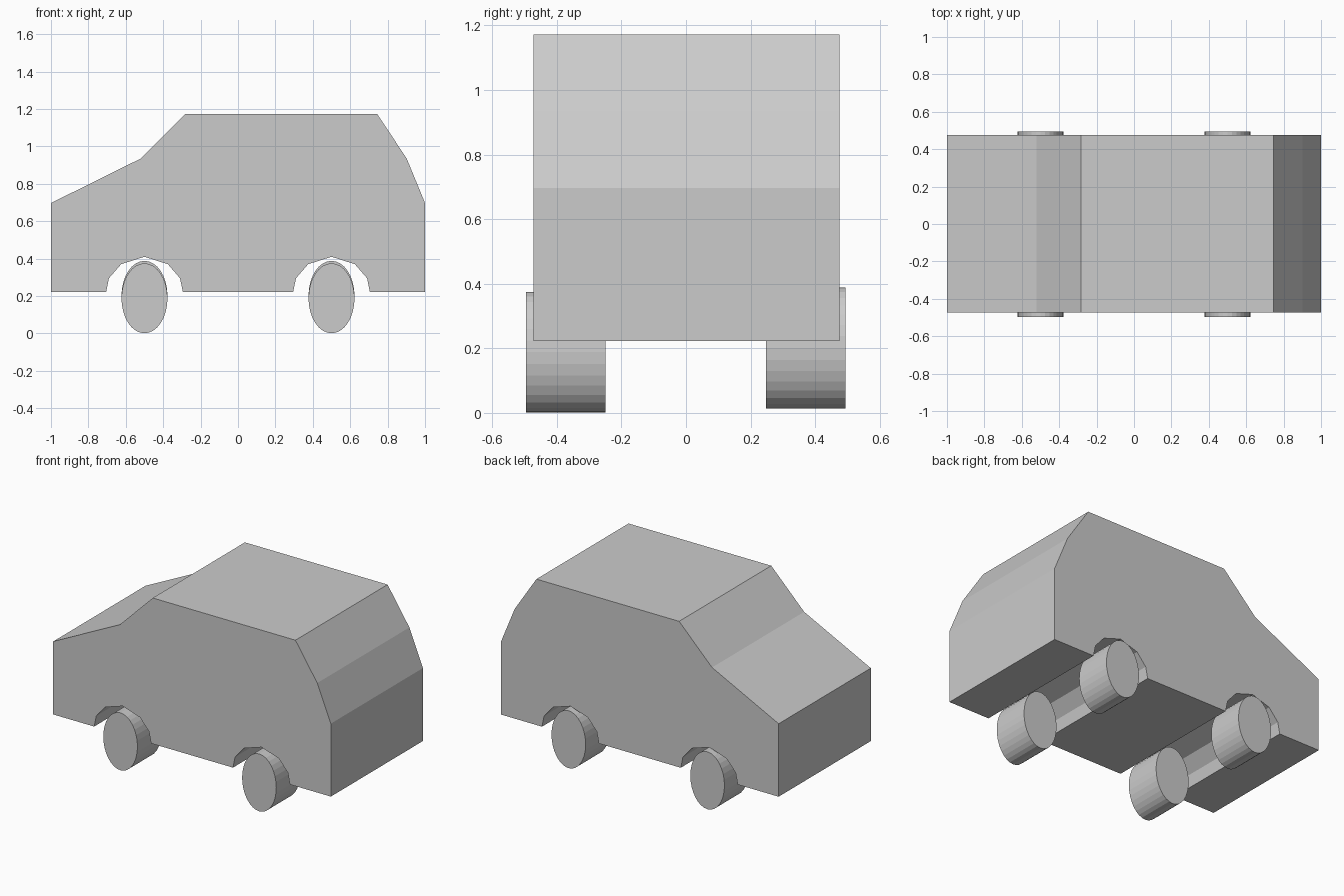
import bpy, bmesh, math

if "Cube" in bpy.data.objects:
    bpy.data.objects.remove(bpy.data.objects["Cube"])

grey = bpy.data.materials.new("plain grey")
grey.diffuse_color = (0.6, 0.6, 0.6, 1)
grey.use_nodes = True
grey.node_tree.nodes["Principled BSDF"].inputs["Base Color"].default_value = grey.diffuse_color


def extrude_profile(name, points, y0, y1):
    """Prism: an x-z outline swept from y0 to y1, flat shaded."""
    bm = bmesh.new()
    face = bm.faces.new([bm.verts.new((x, y0, z)) for x, z in points])
    swept = bmesh.ops.extrude_face_region(bm, geom=[face], use_keep_orig=True)
    verts = [v for v in swept["geom"] if isinstance(v, bmesh.types.BMVert)]
    bmesh.ops.translate(bm, verts=verts, vec=(0, y1 - y0, 0))
    bmesh.ops.recalc_face_normals(bm, faces=bm.faces)
    mesh = bpy.data.meshes.new(name)
    bm.to_mesh(mesh)
    bm.free()
    mesh.materials.append(grey)
    obj = bpy.data.objects.new(name, mesh)
    bpy.context.collection.objects.link(obj)
    return obj


# Body side outline: nose, windscreen, roof and tail
outline = [(-1, 0.222), (-1, 0.697), (-0.52, 0.935), (-0.283, 1.172),
           (0.745, 1.172), (0.902, 0.935), (1, 0.697), (1, 0.222)]

# Wheel arches cut right through the underside, rear then front
arch = [(0.205, 0.222), (0.19, 0.295), (0.125, 0.37), (0, 0.41),
        (-0.125, 0.37), (-0.19, 0.295), (-0.205, 0.222)]
for cx in (0.5, -0.5):
    outline += [(cx + x, z) for x, z in arch]
extrude_profile("car_body", outline, -0.473, 0.475)

# Oval wheels; the far pair sits slightly higher
for end, cx in (("front", -0.5), ("rear", 0.5)):
    for side, y0, y1, cz in (("near", -0.496, -0.25, 0.188),
                             ("far", 0.248, 0.494, 0.201)):
        ring = [(cx + 0.123 * math.sin(a), cz + 0.187 * math.cos(a))
                for a in (math.tau * i / 32 for i in range(32))]
        extrude_profile(f"{end}_{side}_wheel", ring, y0, y1)
